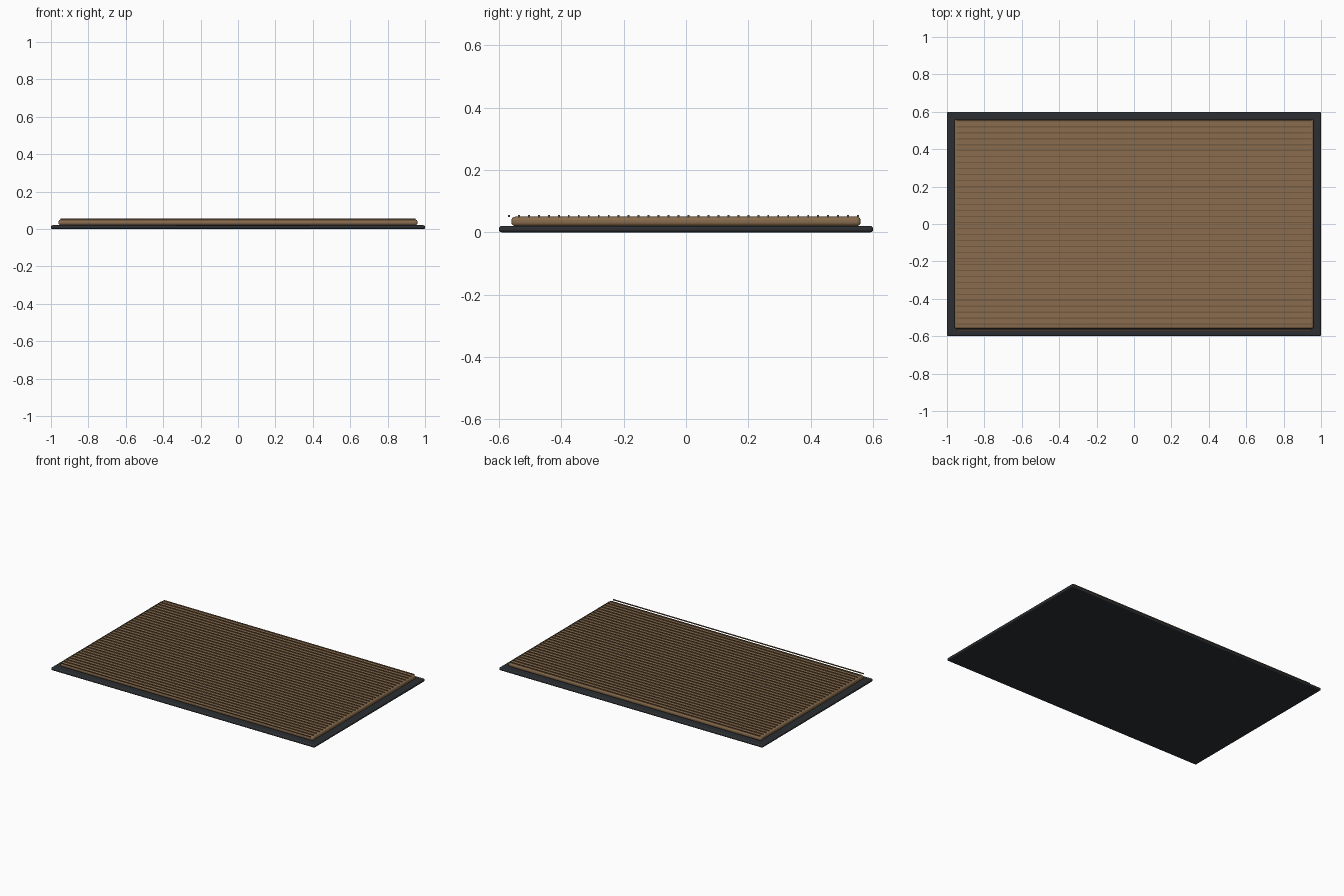
import bpy

if "Cube" in bpy.data.objects:
    bpy.data.objects.remove(bpy.data.objects["Cube"])


def material(name, color):
    m = bpy.data.materials.new(name)
    m.diffuse_color = color
    m.use_nodes = True
    m.node_tree.nodes["Principled BSDF"].inputs["Base Color"].default_value = m.diffuse_color
    return m


def box(name, size, loc, mat, bevel=0.0, segments=3):
    bpy.ops.mesh.primitive_cube_add(size=1, location=loc)
    ob = bpy.context.object
    ob.name = name
    ob.scale = size
    bpy.ops.object.transform_apply(location=False, rotation=False, scale=True)
    ob.data.materials.append(mat)
    if bevel:
        mod = ob.modifiers.new("rounded_edges", 'BEVEL')
        mod.width = bevel
        mod.segments = segments
        bpy.ops.object.shade_smooth_by_angle()
    return ob


rubber = material("black_rubber", (0.025, 0.028, 0.032, 1))
fibre = material("brown_fibre", (0.25, 0.15, 0.075, 1))
dark_fibre = material("dark_fibre", (0.17, 0.10, 0.05, 1))

# rubber backing
box("rubber_base", (2.0, 1.2, 0.02), (0, 0, 0.01), rubber, 0.008)

# fibre pad on top
box("fibre_pad", (1.92, 1.12, 0.03), (0, 0, 0.035), fibre, 0.012, 4)

# thin raised ribs running across the pad
for i in range(36):
    box(f"rib_{i:02d}", (1.90, 0.006, 0.006),
        (0, -0.568 + 0.032 * i, 0.052), dark_fibre)
